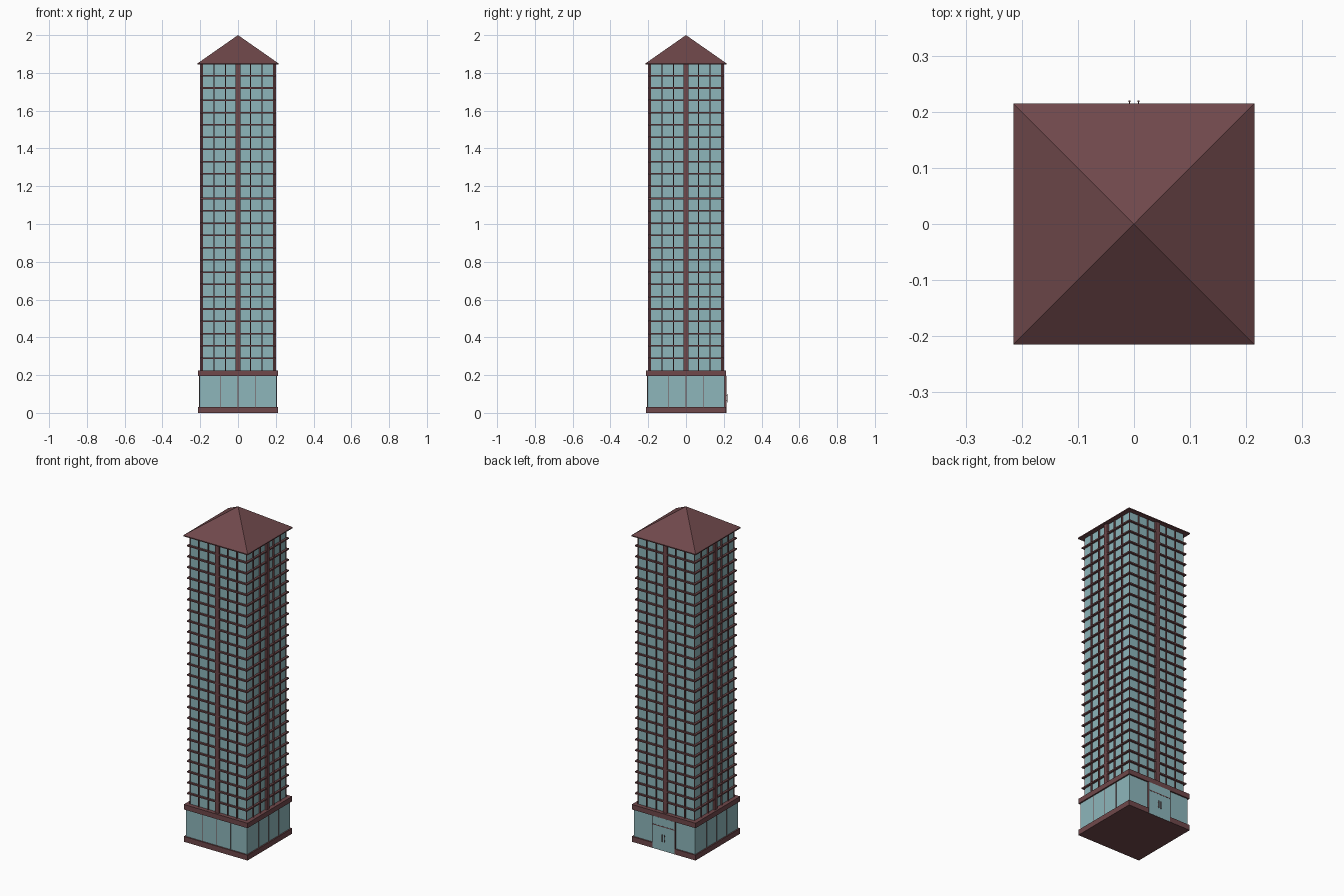
import bpy, bmesh
from mathutils import Matrix
from math import pi

if "Cube" in bpy.data.objects:
    bpy.data.objects.remove(bpy.data.objects["Cube"])


def material(name, color):
    m = bpy.data.materials.new(name)
    m.diffuse_color = (*color, 1)
    m.use_nodes = True
    m.node_tree.nodes["Principled BSDF"].inputs["Base Color"].default_value = m.diffuse_color
    return m


MAROON = material("maroon", (0.16, 0.065, 0.07))
GLASS = material("glass", (0.27, 0.47, 0.50))


def boxes(name, parts, mat):
    """One object from boxes given as (x0, x1, y0, y1, z0, z1)."""
    bm = bmesh.new()
    for x0, x1, y0, y1, z0, z1 in parts:
        m = Matrix.Translation(((x0 + x1) / 2, (y0 + y1) / 2, (z0 + z1) / 2))
        m = m @ Matrix.Diagonal((x1 - x0, y1 - y0, z1 - z0, 1))
        bmesh.ops.create_cube(bm, size=1, matrix=m)
    return finish(name, bm, mat)


def finish(name, bm, mat):
    me = bpy.data.meshes.new(name)
    bm.to_mesh(me)
    bm.free()
    me.materials.append(mat)
    ob = bpy.data.objects.new(name, me)
    bpy.context.collection.objects.link(ob)
    return ob


def block(h, z0, z1):
    return (-h, h, -h, h, z0, z1)


def fin(x, w, y0, y1, z0, z1):
    """Vertical strip on the front face, centred on x."""
    return (x - w / 2, x + w / 2, -y1, -y0, z0, z1)


def four_sides(name, parts, mat):
    for i, side in enumerate(("front", "right", "back", "left")):
        boxes(f"{name}_{side}", parts, mat).rotation_euler.z = i * pi / 2


# Base storey
boxes("plinth", [block(0.213, 0, 0.032)], MAROON)
boxes("lobby_glass", [block(0.205, 0.032, 0.195)], GLASS)
boxes("base_cornice", [block(0.213, 0.195, 0.225)], MAROON)
lobby = [fin(x, 0.003, 0.203, 0.207, 0.032, 0.195) for x in (-0.095, 0, 0.095)]
for i, side in ((0, "front"), (1, "right"), (3, "left")):
    boxes(f"lobby_mullions_{side}", lobby, MAROON).rotation_euler.z = i * pi / 2

# Entrance on the back
boxes("entrance_glass", [(-0.074, 0.074, 0.2, 0.2135, 0.001, 0.195)], GLASS)
boxes("entrance_frame",
      [(s * 0.0745 - 0.0015, s * 0.0745 + 0.0015, 0.2, 0.2145, 0, 0.195) for s in (-1, 1)]
      + [(-0.074, 0.074, 0.2, 0.2145, 0.143, 0.148)], MAROON)
handles = []
for s in (-1, 1):
    handles.append((s * 0.008 - 0.002, s * 0.008 + 0.002, 0.217, 0.220, 0.055, 0.1))
    for z in (0.062, 0.09):
        handles.append((s * 0.008 - 0.001, s * 0.008 + 0.001, 0.212, 0.218, z, z + 0.003))
boxes("door_handles", handles, MAROON)

# Tower glass, floor slabs, mullions and central piers
boxes("tower_glass", [block(0.188, 0.225, 1.848)], GLASS)
boxes("floor_slabs", [block(0.2, 0.225 + 0.065 * i - 0.004, 0.225 + 0.065 * i + 0.004)
                      for i in range(1, 25)], MAROON)
four_sides("mullions", [fin(s * x, 0.005, 0.186, 0.196, 0.225, 1.848)
                        for x in (0.065, 0.128) for s in (-1, 1)], MAROON)
four_sides("central_pier", [fin(0, 0.026, 0.186, 0.2015, 0.225, 1.848)], MAROON)
boxes("corner_posts", [(sx * 0.188 - 0.002, sx * 0.188 + 0.002,
                        sy * 0.188 - 0.002, sy * 0.188 + 0.002, 0.225, 1.848)
                       for sx in (-1, 1) for sy in (-1, 1)], MAROON)

# Pyramid roof with a thin eave
bm = bmesh.new()
bmesh.ops.create_cone(bm, cap_ends=True, segments=4, radius1=0.215 * 2 ** 0.5, radius2=0,
                      depth=0.15, matrix=Matrix.Translation((0, 0, 1.925)) @ Matrix.Rotation(pi / 4, 4, 'Z'))
finish("roof", bm, MAROON)
boxes("eave", [block(0.215, 1.844, 1.85)], MAROON)
